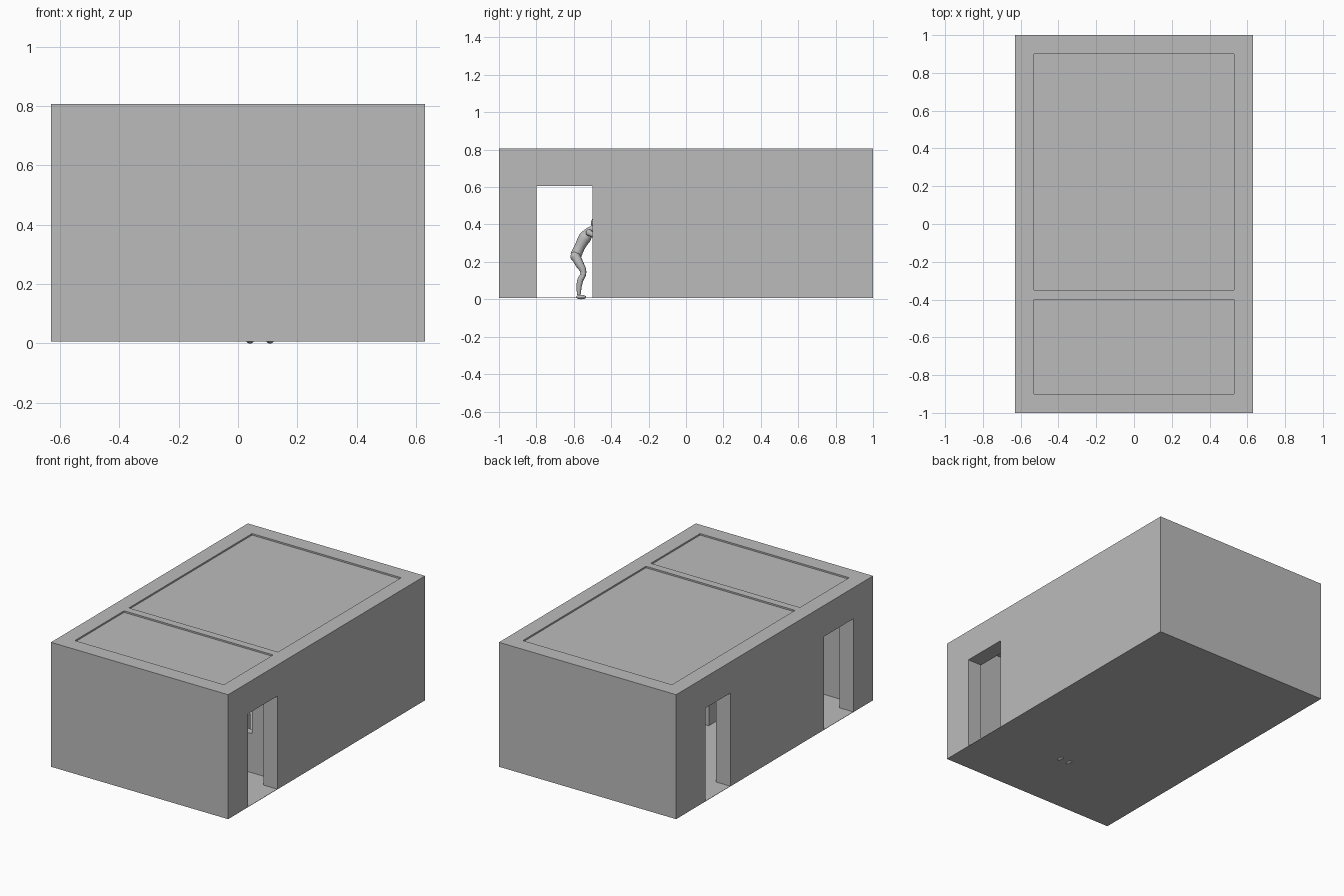
import bpy, bmesh
from mathutils import Vector, Matrix

if "Cube" in bpy.data.objects:
    bpy.data.objects.remove(bpy.data.objects["Cube"])

grey = bpy.data.materials.new("plain_grey")
grey.diffuse_color = (0.5, 0.5, 0.5, 1)
grey.use_nodes = True
grey.node_tree.nodes["Principled BSDF"].inputs["Base Color"].default_value = grey.diffuse_color


def box(name, x0, x1, y0, y1, z0, z1):
    """Axis-aligned box from its limits."""
    bm = bmesh.new()
    size = Vector((x1 - x0, y1 - y0, z1 - z0))
    mid = Vector((x0 + x1, y0 + y1, z0 + z1)) / 2
    bmesh.ops.create_cube(bm, size=1, matrix=Matrix.Translation(mid) @ Matrix.Diagonal(size.to_4d()))
    me = bpy.data.meshes.new(name)
    bm.to_mesh(me)
    bm.free()
    me.materials.append(grey)
    ob = bpy.data.objects.new(name, me)
    bpy.context.collection.objects.link(ob)
    return ob


def to_mesh(ob):
    """Apply modifiers or turn a curve into a mesh."""
    bpy.ops.object.select_all(action='DESELECT')
    ob.select_set(True)
    bpy.context.view_layer.objects.active = ob
    bpy.ops.object.convert(target='MESH')


def limb(name, points):
    """Smooth tapered tube through (x, y, z, radius) points."""
    cu = bpy.data.curves.new(name, 'CURVE')
    cu.dimensions = '3D'
    cu.bevel_depth = 1
    cu.bevel_resolution = 4
    cu.resolution_u = 6
    cu.use_fill_caps = True
    sp = cu.splines.new('BEZIER')
    sp.bezier_points.add(len(points) - 1)
    for bp, (x, y, z, r) in zip(sp.bezier_points, points):
        bp.co = (x, y, z)
        bp.radius = r
        bp.handle_left_type = bp.handle_right_type = 'AUTO'
    cu.materials.append(grey)
    ob = bpy.data.objects.new(name, cu)
    bpy.context.collection.objects.link(ob)
    to_mesh(ob)
    bpy.ops.object.shade_smooth_by_angle()


def ball(name, centre, scale):
    """Smooth ellipsoid."""
    bpy.ops.mesh.primitive_uv_sphere_add(segments=20, ring_count=12, radius=1, location=centre)
    ob = bpy.context.object
    ob.name = name
    ob.scale = scale
    ob.data.materials.append(grey)
    bpy.ops.object.shade_smooth()


# walls: solid block with two rooms, three doorways and a window cut out
walls = box("walls", -0.63, 0.63, -1, 1, 0.009, 0.807)
cutters = [
    box("front_room_cutter", -0.53, 0.53, -0.9, -0.4, -0.1, 0.9),
    box("back_room_cutter", -0.53, 0.53, -0.35, 0.9, -0.1, 0.9),
    box("front_doors_cutter", -0.7, 0.7, -0.8, -0.5, -0.1, 0.607),
    box("back_door_cutter", -0.7, -0.45, 0.45, 0.7, -0.1, 0.607),
    box("window_cutter", -0.38, 0.38, -0.45, -0.3, 0.26, 0.55),
]
for c in cutters:
    c.hide_render = True
    m = walls.modifiers.new(c.name, 'BOOLEAN')
    m.operation = 'DIFFERENCE'
    m.solver = 'EXACT'
    m.object = c
to_mesh(walls)
for c in cutters:
    bpy.data.objects.remove(c)

# thin floor and slightly sunken ceilings
box("floor", -0.63, 0.63, -1, 1, 0.007, 0.009)
box("front_ceiling", -0.53, 0.53, -0.9, -0.4, 0.794, 0.797)
box("back_ceiling", -0.53, 0.53, -0.35, 0.9, 0.794, 0.797)

# counter behind the window
box("counter", -0.05, 0.2, -0.35, -0.16, 0.009, 0.25)

# crouching figure looking through the window
CX = 0.074
limb("torso", [(CX, -0.592, 0.215, 0.015), (CX, -0.588, 0.235, 0.03), (CX, -0.568, 0.28, 0.028),
               (CX, -0.54, 0.33, 0.034), (CX, -0.515, 0.362, 0.025), (CX, -0.495, 0.385, 0.014),
               (CX, -0.482, 0.402, 0.013)])
ball("head", (CX, -0.478, 0.408), (0.024, 0.03, 0.034))
for side, s in (("left", -1), ("right", 1)):
    limb(side + "_leg", [(CX + s * .018, -0.592, 0.232, 0.025), (CX + s * .03, -0.57, 0.19, 0.023),
                         (CX + s * .036, -0.549, 0.143, 0.016), (CX + s * .035, -0.567, 0.095, 0.016),
                         (CX + s * .033, -0.574, 0.022, 0.010)])
    ball(side + "_buttock", (CX + s * .016, -0.593, 0.228), (0.023, 0.025, 0.027))
    ball(side + "_foot", (CX + s * .034, -0.561, 0.012), (0.014, 0.027, 0.012))
    ball(side + "_shoulder", (CX + s * .042, -0.518, 0.356), (0.018, 0.018, 0.018))
    limb(side + "_arm", [(CX + s * .044, -0.518, 0.356, 0.015), (CX + s * .06, -0.465, 0.325, 0.012),
                         (CX + s * .05, -0.415, 0.285, 0.009)])
    ball(side + "_hand", (CX + s * .048, -0.402, 0.277), (0.011, 0.018, 0.009))
